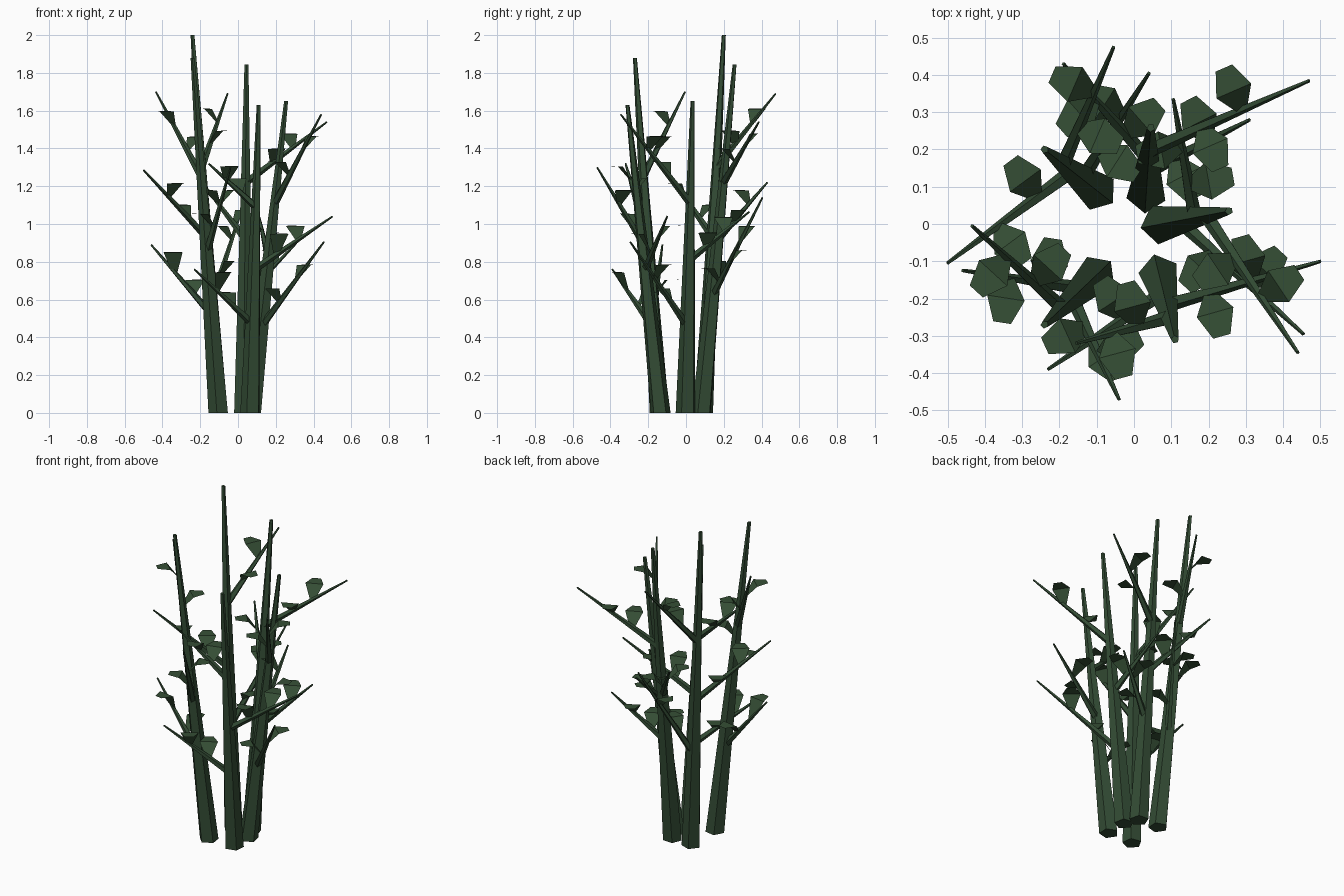
import bpy
import math
from mathutils import Vector

if "Cube" in bpy.data.objects:
    bpy.data.objects.remove(bpy.data.objects["Cube"])


def material(name, rgb):
    m = bpy.data.materials.new(name)
    m.diffuse_color = (*rgb, 1)
    m.use_nodes = True
    m.node_tree.nodes["Principled BSDF"].inputs["Base Color"].default_value = m.diffuse_color
    return m


STEM = material("stem green", (0.033, 0.072, 0.035))
LEAF = material("leaf green", (0.036, 0.078, 0.036))
UP = Vector((0, 0, 1))


def add_object(name, verts, faces, mat):
    me = bpy.data.meshes.new(name)
    me.from_pydata([tuple(v) for v in verts], [], faces)
    me.materials.append(mat)
    ob = bpy.data.objects.new(name, me)
    bpy.context.collection.objects.link(ob)
    return ob


def taper(name, a, b, ra, rb, u, v, sides=5):
    """Tapered prism from a to b, with rings in the plane of u and v."""
    verts = []
    for c, r in ((a, ra), (b, rb)):
        for i in range(sides):
            t = 2 * math.pi * i / sides
            verts.append(c + u * (r * math.cos(t)) + v * (r * math.sin(t)))
    faces = [(i, (i + 1) % sides, sides + (i + 1) % sides, sides + i) for i in range(sides)]
    faces += [tuple(range(sides))[::-1], tuple(range(sides, 2 * sides))]
    return add_object(name, verts, faces, STEM)


def leaf(name, base, out, along, rise):
    """Folded leaf: steep narrow base, wide middle, flat blunt tip."""
    rows = [(0.0, 0.015, 0.0), (0.055, 0.051, 0.072 * rise), (0.122, 0.024, 0.074 * rise)]
    verts = []
    for d, w, h in rows:
        c = base + out * d + UP * h
        verts += [c + along * w, c - along * w]
    return add_object(name, verts, [(0, 2, 3, 1), (2, 4, 5, 3)], LEAF)


# stem: base xy, tip xyz, then branches as
# (start height, tip xyz, right leaf position, left leaf position)
STEMS = [
    ((-0.10, 0.09), (-0.24, 0.20, 2.00),
     [(0.58, (0.04, 0.405, 1.14), 0.27, 0.60), (0.93, (-0.50, -0.105, 1.285), 0.28, 0.60),
      (1.30, (-0.055, 0.475, 1.69), 0.31, 0.61)]),
    ((0.033, 0.083), (0.045, 0.258, 1.845),
     [(0.62, (0.31, 0.28, 0.90), 0.26, 0.60), (0.92, (-0.19, 0.43, 1.22), 0.27, 0.62),
      (1.22, (0.47, 0.385, 1.54), 0.33, 0.58)]),
    ((0.072, 0.0), (0.255, 0.035, 1.65),
     [(0.455, (0.455, -0.295, 0.905), 0.29, 0.57), (0.81, (0.105, 0.335, 1.065), 0.28, 0.60),
      (1.11, (0.44, -0.345, 1.58), 0.31, 0.60)]),
    ((0.067, -0.135), (0.11, -0.31, 1.63),
     [(0.47, (-0.23, -0.39, 0.76), 0.33, 0.61), (0.76, (0.50, -0.10, 1.04), 0.28, 0.56),
      (1.09, (-0.155, -0.32, 1.32), 0.34, 0.62)]),
    ((-0.102, -0.138), (-0.24, -0.27, 1.88),
     [(0.52, (-0.46, -0.125, 0.89), 0.30, 0.61), (0.85, (-0.04, -0.47, 1.30), 0.29, 0.57),
      (1.25, (-0.435, -0.005, 1.70), 0.31, 0.61)]),
]
# leaves that stand higher: (stem, branch, leaf)
RAISED = {(4, 1, 2): 1.35, (4, 2, 1): 1.5, (5, 1, 2): 1.45}

for si, (bxy, tip, branches) in enumerate(STEMS, 1):
    base, top = Vector((*bxy, 0)), Vector(tip)
    lean = top - base
    # upright stem, one corner facing away from the lean
    u = -Vector((lean.x, lean.y, 0)).normalized()
    taper(f"stem_{si}", base, top, 0.055, 0.011, u, UP.cross(u))
    for bi, (z, end, tr, tl) in enumerate(branches, 1):
        a, b = base.lerp(top, z / top.z), Vector(end)
        d = (b - a).normalized()
        side = d.cross(UP).normalized()
        taper(f"branch_{si}_{bi}", a, b, 0.021, 0.005, side, d.cross(side))
        # two leaves, right side then left side
        flat = Vector((d.x, d.y, 0)).normalized()
        for li, (t, s) in enumerate(((tr, 1), (tl, -1)), 1):
            leaf(f"leaf_{si}_{bi}_{li}", a.lerp(b, t), side * s, flat * s,
                 RAISED.get((si, bi, li), 1.0))
